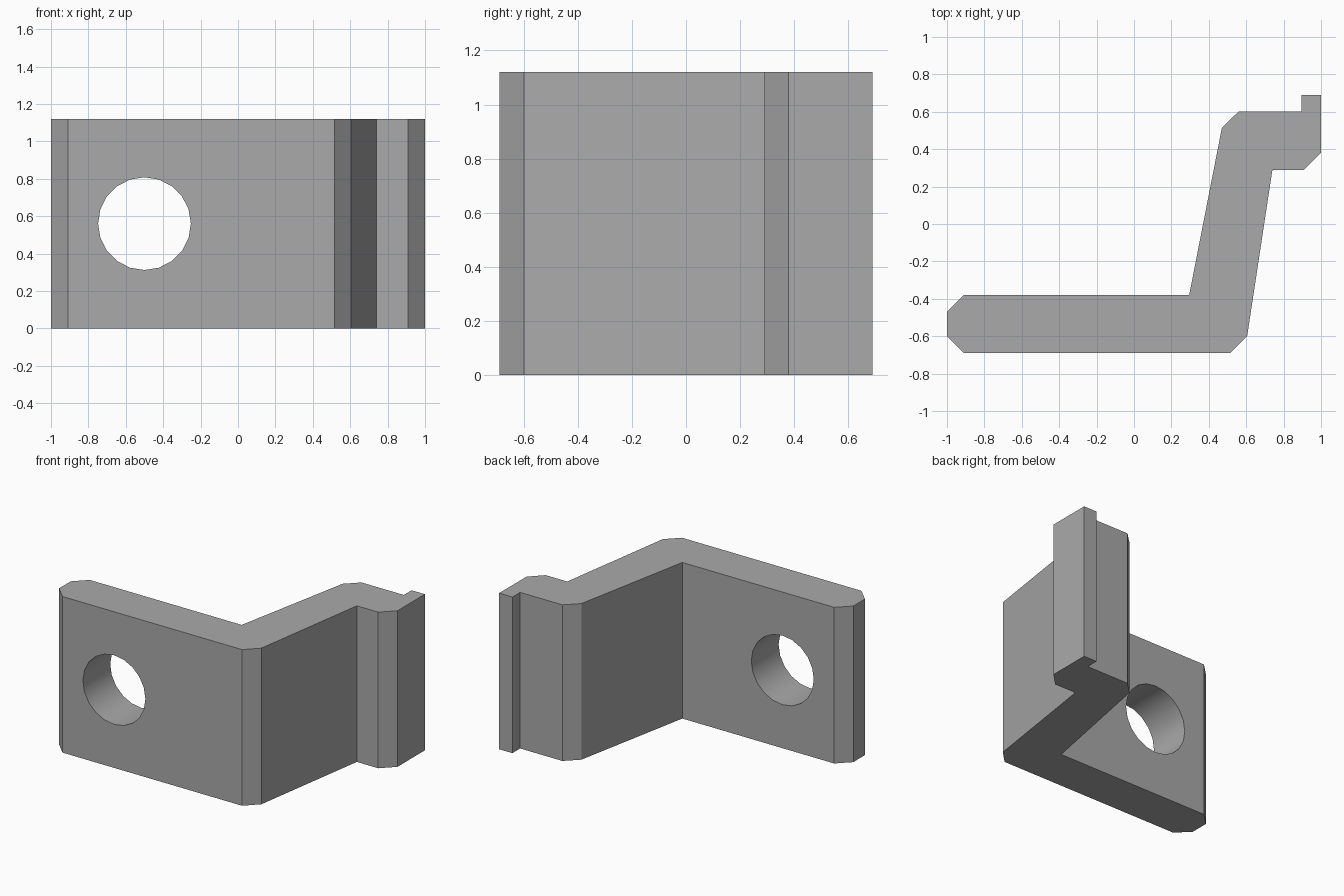
import bpy
import bmesh
import math

cube = bpy.data.objects.get("Cube")
if cube:
    bpy.data.objects.remove(cube, do_unlink=True)

HEIGHT = 1.12

grey = bpy.data.materials.new("plain grey")
grey.use_nodes = True
colour = (0.4, 0.4, 0.4, 1)
grey.diffuse_color = colour
grey.node_tree.nodes["Principled BSDF"].inputs["Base Color"].default_value = colour


def extrude_profile(name, points, height):
    """Raise a flat outline into a solid standing on the ground."""
    bm = bmesh.new()
    base = bm.faces.new([bm.verts.new((x, y, 0)) for x, y in points])
    top = bmesh.ops.extrude_face_region(bm, geom=[base])["geom"]
    verts = [v for v in top if isinstance(v, bmesh.types.BMVert)]
    bmesh.ops.translate(bm, verts=verts, vec=(0, 0, height))
    bmesh.ops.recalc_face_normals(bm, faces=bm.faces)
    mesh = bpy.data.meshes.new(name)
    bm.to_mesh(mesh)
    bm.free()
    mesh.materials.append(grey)
    obj = bpy.data.objects.new(name, mesh)
    bpy.context.collection.objects.link(obj)
    return obj


# Bent bracket with chamfered corners and a small lip at the rear end
outline = [
    (-1, -0.6), (-0.91, -0.69), (0.515, -0.69), (0.605, -0.6),
    (0.74, 0.29), (0.91, 0.29), (1, 0.38), (1, 0.69),
    (0.895, 0.69), (0.895, 0.602), (0.56, 0.602), (0.47, 0.515),
    (0.295, -0.38), (-0.91, -0.38), (-1, -0.468),
]
bracket = extrude_profile("bracket", outline, HEIGHT)

# Round bolt hole through the front plate
bpy.ops.mesh.primitive_cylinder_add(
    vertices=20, radius=0.248, depth=0.8,
    location=(-0.5, -0.535, HEIGHT / 2), rotation=(math.pi / 2, 0, 0))
cutter = bpy.context.object
cutter.name = "hole_cutter"
cutter.data.materials.append(grey)
cutter.hide_render = True

bpy.ops.object.select_all(action="DESELECT")
bracket.select_set(True)
bpy.context.view_layer.objects.active = bracket
hole = bracket.modifiers.new("bolt hole", "BOOLEAN")
hole.operation = "DIFFERENCE"
hole.solver = "EXACT"
hole.object = cutter
bpy.ops.object.modifier_apply(modifier=hole.name)
bpy.data.objects.remove(cutter, do_unlink=True)

# Smooth hole wall, crisp bracket edges
bpy.ops.object.shade_smooth_by_angle(angle=math.radians(30))
